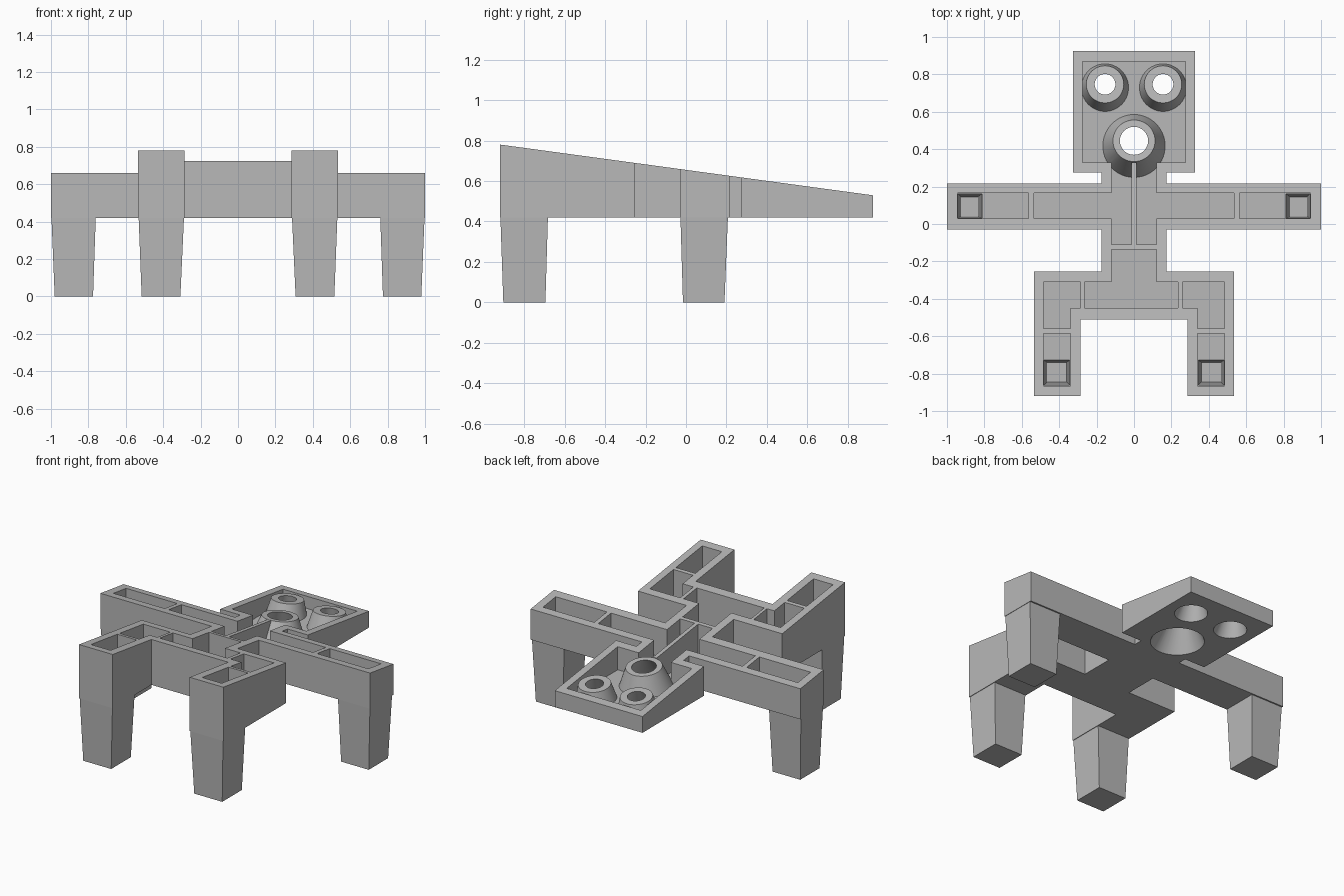
import bpy, bmesh, math
from mathutils import Matrix, Vector

cube = bpy.data.objects.get("Cube")
if cube:
    bpy.data.objects.remove(cube, do_unlink=True)

SLOPE = 0.136
BOTTOM = 0.42
FLOOR = 0.455

grey = bpy.data.materials.new("plain grey")
grey.use_nodes = True
grey.diffuse_color = (0.48, 0.48, 0.48, 1)
grey.node_tree.nodes["Principled BSDF"].inputs["Base Color"].default_value = (0.48, 0.48, 0.48, 1)


def top(y):
    return 0.655 - SLOPE * y


def make(name, bm):
    bmesh.ops.recalc_face_normals(bm, faces=bm.faces)
    mesh = bpy.data.meshes.new(name)
    bm.to_mesh(mesh)
    bm.free()
    mesh.materials.append(grey)
    obj = bpy.data.objects.new(name, mesh)
    bpy.context.collection.objects.link(obj)
    return obj


def loft(name, low, high):
    """Solid between two matching loops of 3D points."""
    bm = bmesh.new()
    a = [bm.verts.new(p) for p in low]
    b = [bm.verts.new(p) for p in high]
    bm.faces.new(a)
    bm.faces.new(b)
    n = len(a)
    for i in range(n):
        j = (i + 1) % n
        bm.faces.new((a[i], a[j], b[j], b[i]))
    return make(name, bm)


def pocket(outline):
    return loft("pocket_cutter", [(x, y, FLOOR) for x, y in outline],
                [(x, y, 1) for x, y in outline])


def rect(x0, x1, y0, y1):
    return [(x0, y0), (x1, y0), (x1, y1), (x0, y1)]


def flip(outline):
    return [(-x, y) for x, y in reversed(outline)]


def frustum(name, low, z0, high, z1):
    return loft(name, [(x, y, z0) for x, y in rect(*low)],
                [(x, y, z1) for x, y in rect(*high)])


def cone(name, x, y, radius, flare, above):
    """Cone square to the sloping rim, widening downward."""
    axis = Vector((0, SLOPE, 1)).normalized()
    length = 0.25
    bm = bmesh.new()
    bmesh.ops.create_cone(bm, cap_ends=True, segments=48,
                          radius1=radius + flare * (length - above),
                          radius2=radius - flare * above, depth=length)
    spot = Vector((x, y, top(y))) + axis * (above - length / 2)
    turn = axis.to_track_quat('Z', 'Y').to_matrix().to_4x4()
    bmesh.ops.transform(bm, matrix=Matrix.Translation(spot) @ turn, verts=bm.verts)
    return make(name, bm)


def combine(target, tool, operation):
    mod = target.modifiers.new("combine", 'BOOLEAN')
    mod.operation = operation
    mod.solver = 'EXACT'
    mod.object = tool
    graph = bpy.context.evaluated_depsgraph_get()
    mesh = bpy.data.meshes.new_from_object(target.evaluated_get(graph))
    target.modifiers.clear()
    target.data = mesh
    bpy.data.objects.remove(tool, do_unlink=True)


# Tray with a sloping rim: head, neck, arms, hips and thighs
half = [(0.285, -0.51), (0.285, -0.92), (0.535, -0.92), (0.535, -0.255),
        (0.175, -0.255), (0.175, -0.03), (1, -0.03), (1, 0.217),
        (0.175, 0.217), (0.175, 0.275), (0.325, 0.275), (0.325, 0.925)]
outline = half + flip(half)
tray = loft("figure_frame", [(x, y, BOTTOM) for x, y in outline],
            [(x, y, top(y)) for x, y in outline])

# Pockets, leaving outer walls and thin dividers
neck = [(0.013, -0.11), (0.12, -0.11), (0.12, 0.03), (0.535, 0.03),
        (0.535, 0.165), (0.12, 0.165), (0.12, 0.331), (0.013, 0.331)]
hips = [(-0.265, -0.45), (0.235, -0.45), (0.235, -0.31), (0.12, -0.31),
        (0.12, -0.135), (-0.12, -0.135), (-0.12, -0.31), (-0.265, -0.31)]


def knee(inner):
    return [(inner, -0.45), (0.34, -0.45), (0.34, -0.56), (0.485, -0.56),
            (0.485, -0.31), (inner, -0.31)]


hand = rect(0.565, 0.945, 0.03, 0.165)
foot = rect(0.34, 0.485, -0.865, -0.585)
pockets = [neck, flip(neck), hips, knee(0.26), flip(knee(0.285)),
           hand, flip(hand), foot, flip(foot),
           rect(-0.275, 0.275, 0.33, 0.87)]
for shape in pockets:
    combine(tray, pocket(shape), 'DIFFERENCE')

# Hollow cones in the head: x, y, outer radius, flare, hole radius, hole flare
cones = [(0, 0.445, 0.112, 0.386, 0.075, 0.5),
         (0.155, 0.747, 0.1, 0.26, 0.055, 0.34),
         (-0.155, 0.747, 0.1, 0.26, 0.055, 0.34)]
for x, y, r, flare, hole, hole_flare in cones:
    combine(tray, cone("cone", x, y, r, flare, -0.001), 'UNION')
below = frustum("trim_cutter", (-2, 2, -2, 2), -1, (-2, 2, -2, 2), BOTTOM)
combine(tray, below, 'DIFFERENCE')
for x, y, r, flare, hole, hole_flare in cones:
    combine(tray, cone("hole_cutter", x, y, hole, hole_flare, 0.03), 'DIFFERENCE')

# Four tapered hollow legs
arm_leg = ((0.775, 0.98, -0.015, 0.19), (0.76, 0.998, -0.028, 0.208),
           (0.835, 0.925, 0.04, 0.145), (0.812, 0.942, 0.033, 0.162))
front_leg = ((0.308, 0.515, -0.903, -0.695), (0.288, 0.532, -0.918, -0.682),
             (0.36, 0.465, -0.845, -0.74), (0.343, 0.482, -0.862, -0.728))
for foot_base, leg_top, well_base, well_top in (arm_leg, front_leg):
    for side in (1, -1):
        def s(box):
            xs = sorted((box[0] * side, box[1] * side))
            return (*xs, box[2], box[3])
        combine(tray, frustum("leg", s(foot_base), 0, s(leg_top), 0.44), 'UNION')
        combine(tray, frustum("well_cutter", s(well_base), 0.045, s(well_top), 0.47), 'DIFFERENCE')

# Smooth cones, crisp edges
bpy.context.view_layer.objects.active = tray
tray.select_set(True)
bpy.ops.object.shade_smooth_by_angle(angle=math.radians(25))
